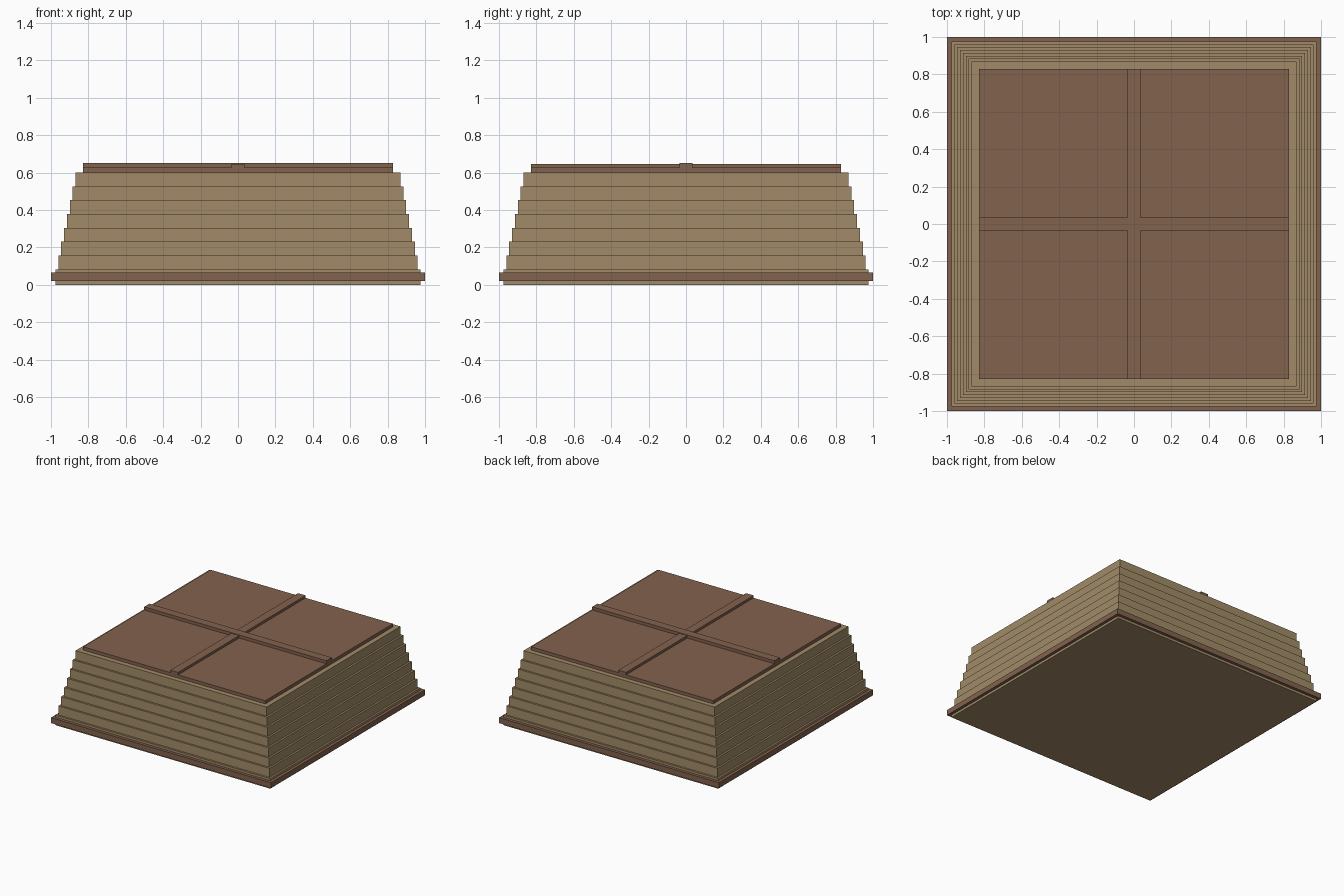
import bpy

if "Cube" in bpy.data.objects:
    bpy.data.objects.remove(bpy.data.objects["Cube"])


def material(name, rgb):
    m = bpy.data.materials.new(name)
    m.diffuse_color = (*rgb, 1)
    m.use_nodes = True
    m.node_tree.nodes["Principled BSDF"].inputs["Base Color"].default_value = m.diffuse_color
    return m


tan = material("tan planks", (0.36, 0.26, 0.138))
brown = material("brown wood", (0.223, 0.122, 0.076))


def box(name, hx, hy, z0, z1, mat):
    """Centred box with half sizes hx, hy between heights z0 and z1."""
    bpy.ops.mesh.primitive_cube_add(size=2, location=(0, 0, (z0 + z1) / 2))
    ob = bpy.context.object
    ob.name = name
    ob.scale = (hx, hy, (z1 - z0) / 2)
    bpy.ops.object.transform_apply(location=False, rotation=False, scale=True)
    ob.data.materials.append(mat)
    return ob


# Stepped plank walls, each course a little narrower than the one below
COURSES = 8
EDGES = [0.0] + [0.083 + 0.0739 * i for i in range(COURSES)]
for i in range(COURSES):
    half = 0.976 - 0.0154 * i
    box(f"plank_course_{i + 1}", half, half, EDGES[i], EDGES[i + 1], tan)

# Band around the foot
box("base_band", 1.0, 1.0, 0.02, 0.065, brown)

# Lid with two crossing battens
box("lid_panel", 0.828, 0.828, 0.59, 0.627, brown)
box("lid_batten_long_x", 0.828, 0.035, 0.61, 0.652, brown)
box("lid_batten_long_y", 0.035, 0.828, 0.61, 0.647, brown)
